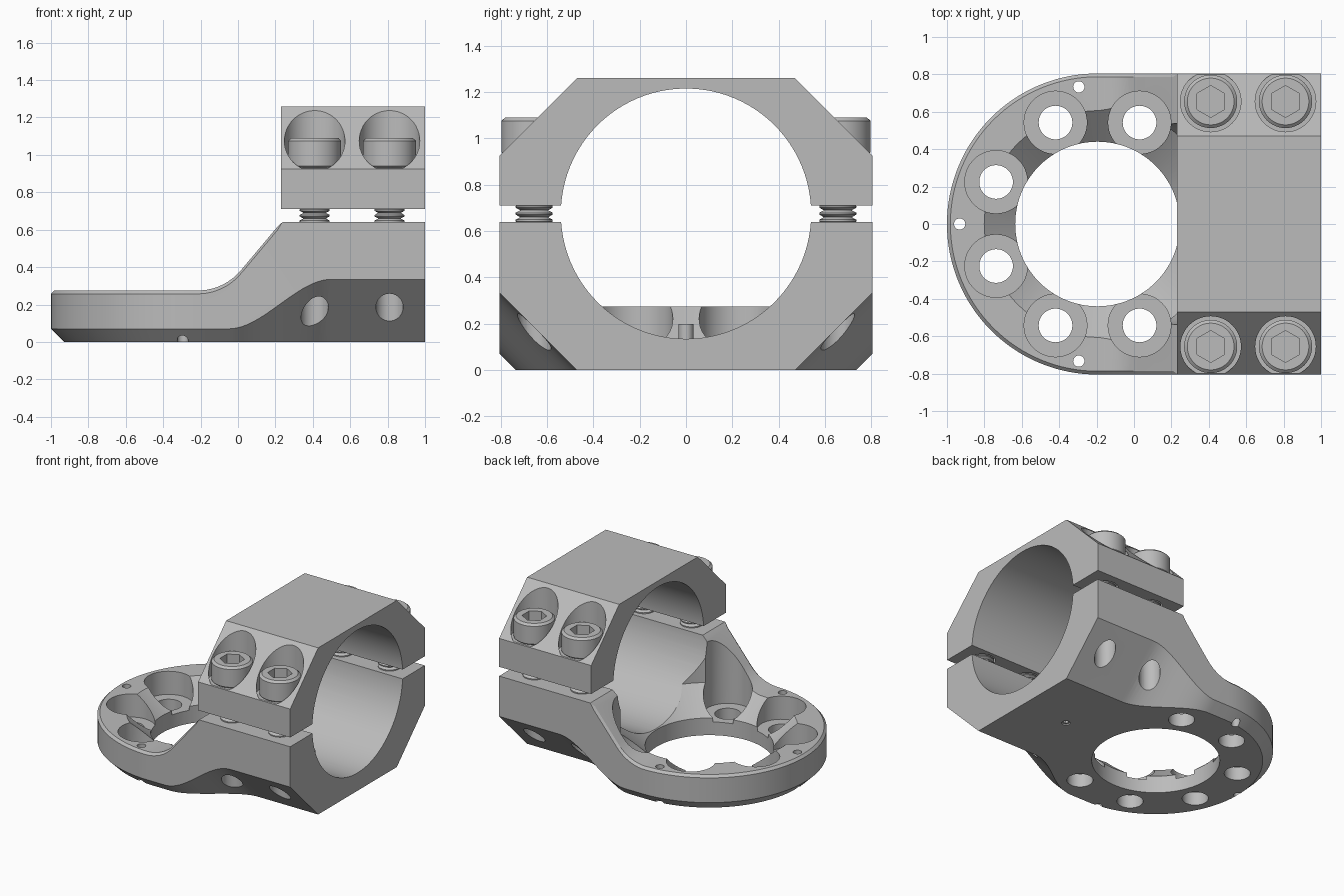
import bpy, bmesh, math
from mathutils import Matrix, Vector

cube = bpy.data.objects.get("Cube")
if cube:
    bpy.data.objects.remove(cube, do_unlink=True)

# Shared dimensions
HALF, RING_X, BORE_R, BORE_Z = 0.805, -0.195, 0.54, 0.675
CHAMFER, GAP_LOW, GAP_HIGH, TOP = 0.335, 0.64, 0.71, 1.26
CLAMP_X = 0.23
BOLTS = [(x, y) for x in (0.41, 0.81) for y in (-0.655, 0.655)]

grey = bpy.data.materials.new("light grey metal")
grey.use_nodes = True
GREY = (0.5, 0.5, 0.5, 1)
grey.diffuse_color = GREY
grey.node_tree.nodes["Principled BSDF"].inputs["Base Color"].default_value = GREY


def make_object(name, bm):
    bmesh.ops.remove_doubles(bm, verts=bm.verts, dist=1e-5)
    bmesh.ops.recalc_face_normals(bm, faces=bm.faces)
    mesh = bpy.data.meshes.new(name)
    bm.to_mesh(mesh)
    bm.free()
    mesh.materials.append(grey)
    obj = bpy.data.objects.new(name, mesh)
    bpy.context.collection.objects.link(obj)
    return obj


def revolve(name, profile, x=0, y=0, sides=48, turn=0):
    """Closed solid turned around a vertical axis from (radius, z) pairs."""
    bm = bmesh.new()
    rings = []
    for r, z in profile:
        angles = [turn + math.tau * i / sides for i in range(sides)]
        rings.append([bm.verts.new((x + r * math.cos(a), y + r * math.sin(a), z)) for a in angles])
    for low, high in zip(rings, rings[1:]):
        for i in range(sides):
            j = (i + 1) % sides
            bm.faces.new((low[i], low[j], high[j], high[i]))
    bm.faces.new(rings[0][::-1])
    bm.faces.new(rings[-1])
    return make_object(name, bm)


def drill(x, y, r, z0, z1, sides=40, turn=0):
    return revolve("cutter", [(r, z0), (r, z1)], x, y, sides, turn)


def bore(x0, x1):
    bm = bmesh.new()
    place = Matrix.Translation(((x0 + x1) / 2, 0, BORE_Z)) @ Matrix.Rotation(math.pi / 2, 4, 'Y')
    bmesh.ops.create_cone(bm, cap_ends=True, segments=96, radius1=BORE_R, radius2=BORE_R,
                          depth=x1 - x0, matrix=place)
    return make_object("cutter", bm)


def cut(obj, cutters):
    for c in cutters:
        c.hide_render = True
        mod = obj.modifiers.new("cut", 'BOOLEAN')
        mod.operation, mod.solver, mod.object = 'DIFFERENCE', 'EXACT', c
    bpy.context.view_layer.update()
    done = obj.evaluated_get(bpy.context.evaluated_depsgraph_get())
    mesh = bpy.data.meshes.new_from_object(done)
    obj.modifiers.clear()
    obj.data = mesh
    for c in cutters:
        bpy.data.objects.remove(c, do_unlink=True)


def top_height(x):
    """Flat flange, rounded run-up, straight ramp, flat clamp seat."""
    start, radius, steep = -0.215, 0.3, math.radians(50)
    d = x - start
    run = radius * math.sin(steep)
    if d <= 0:
        return 0.275
    if d < run:
        return 0.275 + radius - math.sqrt(radius ** 2 - d ** 2)
    ramp = 0.275 + radius * (1 - math.cos(steep)) + (d - run) * math.tan(steep)
    return min(GAP_LOW, ramp)


def bottom_chamfer(x):
    t = min(1, max(0, (x + 0.05) / 0.55))
    return 0.07 + (CHAMFER - 0.07) * t * t * (3 - 2 * t)


# Lower body: half outline from the round tip to the clamp end, mirrored
outline = []
for i in range(33):
    a = math.pi - i * math.pi / 64
    n = Vector((math.cos(a), math.sin(a)))
    outline.append((Vector((RING_X, 0)) + n * HALF, n))
for i in range(1, 27):
    outline.append((Vector((RING_X + i * 0.027, HALF)), Vector((0, 1))))
outline.append((Vector((1, HALF)), Vector((0, 1))))

bm = bmesh.new()
columns = []
for p, n in outline:
    c = bottom_chamfer(p.x)
    edge = 0.018 if p.x < CLAMP_X else 0
    low, high = p - n * c, p - n * edge
    z = top_height(high.x)
    points = [(low, 0), (p, c), (p, z - edge), (high, z)]
    columns.append([[bm.verts.new((q.x, s * q.y, h)) for q, h in points] for s in (1, -1)])
for (a1, a2), (b1, b2) in zip(columns, columns[1:]):
    for k in range(3):
        bm.faces.new((a1[k], b1[k], b1[k + 1], a1[k + 1]))
        bm.faces.new((a2[k], a2[k + 1], b2[k + 1], b2[k]))
    bm.faces.new((a1[0], a2[0], b2[0], b1[0]))
    bm.faces.new((a1[3], b1[3], b2[3], a2[3]))
end1, end2 = columns[-1]
bm.faces.new(end1 + end2[::-1])
tip1, tip2 = columns[0]
for k in range(3):
    bm.faces.new((tip1[k], tip1[k + 1], tip2[k + 1], tip2[k]))
bmesh.ops.remove_doubles(bm, verts=bm.verts, dist=1e-5)
bmesh.ops.dissolve_limit(bm, angle_limit=0.002, verts=bm.verts, edges=bm.edges)
lower_body = make_object("lower_body", bm)

# Centre opening with a flared rim, bore, flange pockets and holes
cutters = [
    revolve("cutter", [(0.44, -0.1), (0.44, 0.13), (0.64, 0.305), (0.64, 0.8)], RING_X, 0, 96),
    bore(RING_X, 1.1),
]
for k in range(1, 7):
    a = math.radians(22.5 + 45 * k)
    x, y = RING_X + 0.587 * math.cos(a), 0.587 * math.sin(a)
    cutters.append(revolve("cutter", [(0.09, -0.1), (0.09, 0.1), (0.168, 0.1), (0.168, 0.8)], x, y))
for x, y in ((-0.932, 0), (-0.295, 0.733), (-0.295, -0.733)):
    cutters.append(drill(x, y, 0.03, -0.1, 0.5, 24))
for x, y in BOLTS:
    cutters.append(drill(x, y, 0.073, -0.1, 0.9))
cutters.append(drill(0.61, 0, 0.03, -0.1, 0.3, 24))
cut(lower_body, cutters)

# Upper clamp: chamfered block over the bore
bm = bmesh.new()
shoulder = TOP - CHAMFER
section = [(-HALF, GAP_HIGH), (-HALF, shoulder), (CHAMFER - HALF, TOP)]
section += [(-y, z) for y, z in reversed(section)]
face = bm.faces.new([bm.verts.new((CLAMP_X, y, z)) for y, z in section])
side = bmesh.ops.extrude_face_region(bm, geom=[face])["geom"]
bmesh.ops.translate(bm, vec=(1 - CLAMP_X, 0, 0), verts=[v for v in side if isinstance(v, bmesh.types.BMVert)])
upper_clamp = make_object("upper_clamp", bm)
cutters = [bore(0, 1.1)]
for x, y in BOLTS:
    cutters.append(revolve("cutter", [(0.09, 0.5), (0.09, 0.93), (0.162, 0.93), (0.162, 1.5)], x, y))
cut(upper_clamp, cutters)

# Clamp bolts: threaded shanks and socket heads
parts = [lower_body, upper_clamp]
for i, (x, y) in enumerate(BOLTS, 1):
    thread = [(0.06, 0.36)]
    for k in range(19):
        z = 0.375 + k * 0.03
        thread += [(0.08, z - 0.004), (0.08, z + 0.004), (0.06, z + 0.015)]
    parts.append(revolve(f"bolt_thread_{i}", thread, x, y, 32))
    head = revolve(f"bolt_head_{i}", [(0.125, 0.925), (0.142, 0.94), (0.142, 1.075), (0.125, 1.09)], x, y)
    cut(head, [drill(x, y, 0.085, 1.0, 1.2, 6, math.pi / 6)])
    parts.append(head)

# Locating screw rising from the bottom of the bore
pin = revolve("locating_screw", [(0.032, 0.01), (0.032, 0.2)], 0.61, 0, 24)
cut(pin, [drill(0.61, 0, 0.02, -0.1, 0.06, 6)])
parts.append(pin)

# Smooth curved walls while keeping machined edges crisp
bpy.ops.object.select_all(action='DESELECT')
for obj in parts:
    obj.select_set(True)
bpy.context.view_layer.objects.active = lower_body
bpy.ops.object.shade_smooth_by_angle(angle=math.radians(28))
